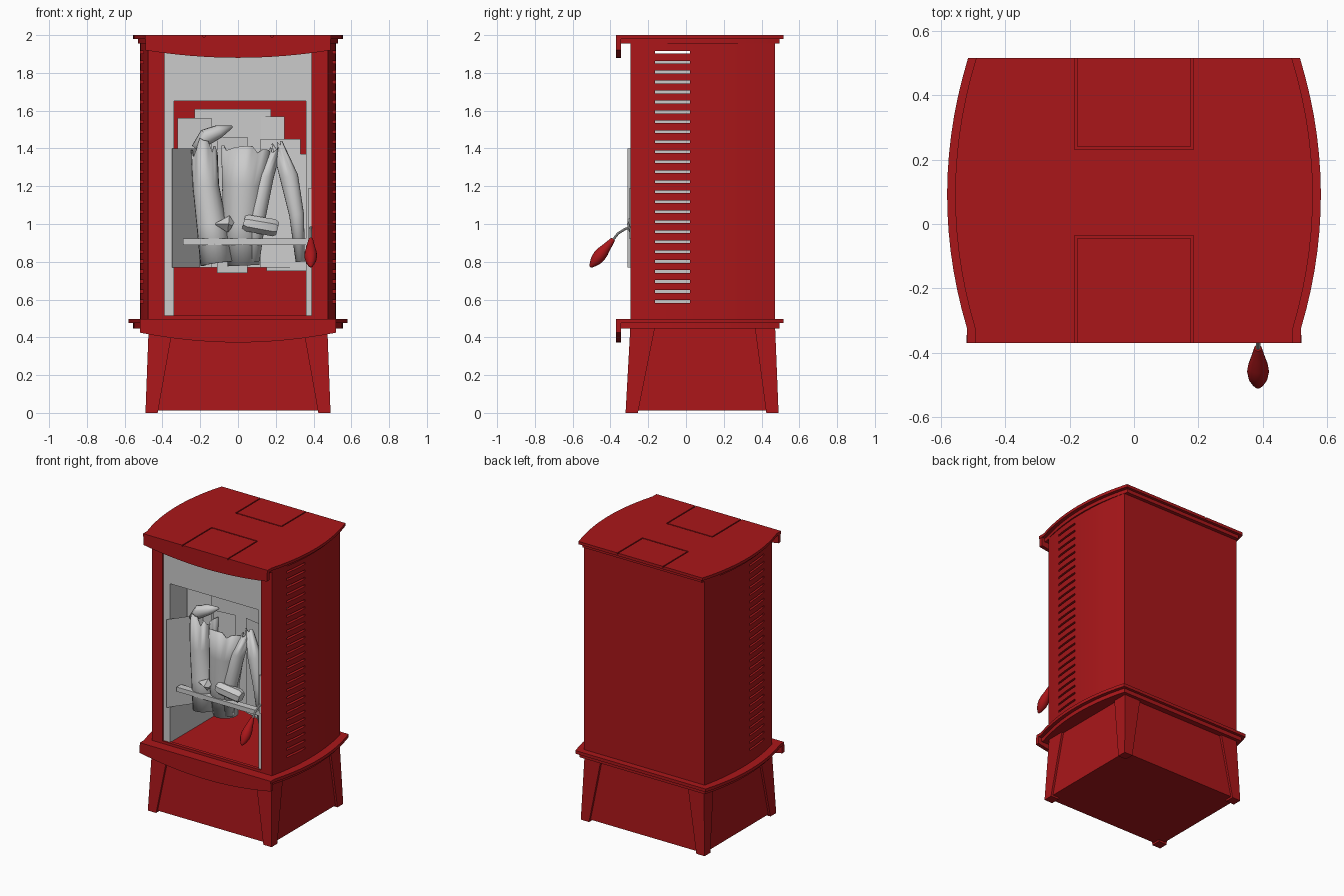
import bpy, bmesh, math, random
from mathutils import Vector

if "Cube" in bpy.data.objects:
    bpy.data.objects.remove(bpy.data.objects["Cube"])

random.seed(4)
RED = bpy.data.materials.new("red_enamel")
RED.diffuse_color = (0.4, 0.008, 0.01, 1)
RED.use_nodes = True
RED.node_tree.nodes["Principled BSDF"].inputs["Base Color"].default_value = RED.diffuse_color


def make(name, verts, faces, mat=None, smooth=False):
    me = bpy.data.meshes.new(name)
    me.from_pydata(verts, [], faces)
    bm = bmesh.new()
    bm.from_mesh(me)
    bmesh.ops.recalc_face_normals(bm, faces=bm.faces)
    bm.to_mesh(me)
    bm.free()
    ob = bpy.data.objects.new(name, me)
    bpy.context.collection.objects.link(ob)
    if mat:
        me.materials.append(mat)
    if smooth:
        smooth_angle(ob)
    return ob


def activate(ob):
    bpy.ops.object.select_all(action='DESELECT')
    ob.select_set(True)
    bpy.context.view_layer.objects.active = ob


def smooth_angle(ob):
    activate(ob)
    bpy.ops.object.shade_smooth_by_angle(angle=math.radians(30))


def prism(bottom, top):
    # closed solid between two matching loops
    n = len(bottom)
    faces = [tuple(range(n))[::-1], tuple(range(n, 2 * n))]
    faces += [(i, (i + 1) % n, n + (i + 1) % n, n + i) for i in range(n)]
    return list(bottom) + list(top), faces


def rect(x0, x1, y0, y1, z):
    return [(x0, y0, z), (x1, y0, z), (x1, y1, z), (x0, y1, z)]


def boxes(name, specs, mat=None):
    # several boxes in one mesh: (x0, x1, y0, y1, z0, z1)
    verts, faces = [], []
    for x0, x1, y0, y1, z0, z1 in specs:
        v, f = prism(rect(x0, x1, y0, y1, z0), rect(x0, x1, y0, y1, z1))
        faces += [tuple(i + len(verts) for i in q) for q in f]
        verts += v
    return make(name, verts, faces, mat)


def slab(name, w, k, y0, y1, z0, z1, front=None, mat=RED):
    # plan with bowed sides, half width w at y = 0.09
    side = []
    for i in range(15):
        y = y0 + (y1 - y0) * i / 14
        side.append((w - k * (y - 0.09) ** 2, y))
    if front is not None:
        side.insert(0, (side[0][0], front))
    plan = side + [(-x, y) for x, y in reversed(side)]
    return make(name, *prism([(x, y, z0) for x, y in plan], [(x, y, z1) for x, y in plan]), mat, True)


def cut(ob, cutter):
    cutter.hide_render = True
    m = ob.modifiers.new("cut", 'BOOLEAN')
    m.operation, m.solver, m.object = 'DIFFERENCE', 'EXACT', cutter
    activate(ob)
    # keep the cut ahead of any smoothing modifier
    bpy.ops.object.modifier_move_to_index(modifier="cut", index=0)
    bpy.ops.object.modifier_apply(modifier="cut")
    bpy.data.objects.remove(cutter)


def loft(name, pts, seg=14, a0=0.0, a1=360.0, jag=0.0, thick=0.0, mat=None):
    # rings of given radius along a path; partial arcs make open bark shells
    closed = a1 - a0 >= 360
    n = seg if closed else seg + 1
    verts = []
    for i, (x, y, z, r) in enumerate(pts):
        p, q = pts[max(i - 1, 0)], pts[min(i + 1, len(pts) - 1)]
        t = (Vector(q[:3]) - Vector(p[:3])).normalized()
        ref = Vector((0, 1, 0)) if abs(t.x) > 0.7 else Vector((1, 0, 0))
        u = (ref - t * t.dot(ref)).normalized()
        v = t.cross(u)
        for j in range(n):
            a = math.radians(a0 + (a1 - a0) * j / seg)
            off = t * random.uniform(-jag, jag * 0.4) if i == len(pts) - 1 else Vector()
            verts.append(Vector((x, y, z)) + (u * math.cos(a) + v * math.sin(a)) * r + off)
    faces = []
    for i in range(len(pts) - 1):
        for j in range(n if closed else n - 1):
            k = (j + 1) % n
            faces.append((i * n + j, i * n + k, (i + 1) * n + k, (i + 1) * n + j))
    if closed and not thick:
        faces += [tuple(range(n))[::-1], tuple(range(len(verts) - n, len(verts)))]
    ob = make(name, verts, faces, mat, True)
    if thick:
        m = ob.modifiers.new("thickness", 'SOLIDIFY')
        m.thickness = thick
    return ob


# stove body: hollow bowed shell, front opening, side vents
body = slab("stove_body", 0.52, 0.30, -0.295, 0.47, 0.49, 1.96)
cut(body, slab("cavity", 0.50, 0.30, -0.27, 0.45, 0.51, 1.94))
cut(body, boxes("opening", [(-0.39, 0.39, -0.4, -0.2, 0.515, 1.93)]))
cut(body, boxes("vents", [(-0.7, 0.7, -0.165, 0.02, 0.583 + 0.0528 * i, 0.597 + 0.0528 * i)
                          for i in range(26)]))


def lip(name, w, z_top, z_end, z_mid):
    # front fascia with a bowed lower edge
    edge = [(w * s / 8, z_mid + (z_end - z_mid) * (s / 8) ** 2) for s in range(-8, 9)]
    loop = edge + [(w, z_top), (-w, z_top)]
    make(name, *prism([(x, -0.37, z) for x, z in loop], [(x, -0.345, z) for x, z in loop]), RED)


# top plate and mid plate, each stepped with a fascia
top = slab("top_plate", 0.555, 0.36, -0.325, 0.515, 1.98, 2.0, -0.37)
g = 0.004
grooves = []
for y, end in ((0.235, 0.6), (-0.04, -0.6)):
    grooves.append((-0.18 - g, 0.18 + g, y - g, y + g, 1.99, 2.1))
    for x in (-0.18, 0.18):
        grooves.append((x - g, x + g, min(y, end), max(y, end), 1.99, 2.1))
for i, s in enumerate(grooves):
    cut(top, boxes("groove", [s]))
slab("top_plate_step", 0.53, 0.36, -0.325, 0.495, 1.955, 1.98, -0.36)
lip("top_fascia", 0.49, 1.985, 1.92, 1.88)
slab("mid_plate", 0.58, 0.36, -0.325, 0.515, 0.475, 0.497, -0.37)
slab("mid_plate_step", 0.555, 0.36, -0.325, 0.495, 0.447, 0.475, -0.36)
lip("mid_fascia", 0.52, 0.48, 0.425, 0.373)

# plinth with tapered corner legs
make("plinth", *prism(rect(-0.475, 0.475, -0.305, 0.475, 0.012),
                      rect(-0.458, 0.458, -0.28, 0.455, 0.45)), RED)
for s, side in ((-1, "left"), (1, "right")):
    for end, yt, yb in (("front", (-0.295, -0.165), (-0.32, -0.255)),
                        ("back", (0.365, 0.472), (0.425, 0.49))):
        make(f"{end}_{side}_leg", *prism(rect(s * 0.425, s * 0.49, *yb, 0),
                                         rect(s * 0.345, s * 0.473, *yt, 0.45)), RED)

# grey firebox lining
boxes("firebox_front", [(-0.39, 0.39, -0.285, -0.27, 1.65, 1.925)])
boxes("firebox_left_wall", [(-0.39, -0.34, -0.285, 0.32, 0.512, 1.89)])
boxes("firebox_right_wall", [(0.36, 0.39, -0.285, 0.32, 0.512, 1.89)])

# flat flame cards: x0, y0, x1, y1, z0, z1
cards = [(-0.35, -0.31, -0.14, -0.02, 0.77, 1.40), (-0.32, -0.12, -0.14, -0.10, 0.77, 1.56),
         (-0.23, -0.04, 0.175, -0.04, 0.77, 1.61), (0.0, 0.00, 0.245, -0.08, 0.77, 1.57),
         (0.12, -0.08, 0.33, -0.12, 0.77, 1.45), (0.15, -0.06, 0.36, -0.13, 0.75, 1.37),
         (-0.11, -0.12, 0.05, -0.10, 0.74, 1.46)]
for x0, y0, x1, y1, z0, z1 in cards:
    make("flame_card", [(x0, y0, z0), (x1, y1, z0), (x1, y1, z1), (x0, y0, z1)], [(0, 1, 2, 3)])

# bark logs, splinters and embers
loft("left_log", [(-0.11, -0.2, 0.79, 0.09), (-0.14, -0.19, 1.0, 0.08), (-0.17, -0.18, 1.2, 0.07),
                  (-0.18, -0.17, 1.43, 0.07)], 14, -220, 40, 0.08, 0.008)
loft("centre_log", [(0.03, -0.18, 0.78, 0.085), (0.02, -0.18, 1.0, 0.1), (0.03, -0.17, 1.2, 0.115),
                    (0.045, -0.16, 1.4, 0.135)], 16, -200, 20, 0.03, 0.008)
loft("right_log", [(0.33, -0.2, 0.8, 0.025), (0.31, -0.2, 1.05, 0.04), (0.27, -0.19, 1.25, 0.05),
                   (0.21, -0.17, 1.42, 0.03)], 8, -190, 10, 0.05, 0.008)
loft("inner_splinter", [(0.08, -0.22, 0.8, 0.035), (0.1, -0.22, 1.05, 0.05), (0.14, -0.2, 1.25, 0.05),
                        (0.2, -0.18, 1.4, 0.03)], 8, -190, 10, 0.04, 0.008)
loft("curled_bark", [(-0.23, -0.2, 1.4, 0.02), (-0.17, -0.19, 1.46, 0.045),
                     (-0.1, -0.18, 1.49, 0.035), (-0.03, -0.17, 1.515, 0.006)], 8, 90, 270, 0, 0.006)
loft("ember_log", [(0.03, -0.27, 1.01, 0.035), (0.05, -0.27, 1.005, 0.045), (0.19, -0.26, 0.98, 0.047),
                   (0.21, -0.26, 0.975, 0.035)], 7)
loft("ember_chunk", [(-0.12, -0.27, 1.0, 0.004), (-0.05, -0.27, 1.0, 0.045), (-0.03, -0.27, 0.99, 0.02)], 4)
boxes("log_rail", [(-0.29, 0.37, -0.28, -0.23, 0.89, 0.922)])

# door latch and handle
boxes("latch_strip", [(0.374, 0.39, -0.298, -0.285, 0.92, 1.19)])
loft("handle_rod", [(0.385, -0.28, 0.985, 0.007), (0.385, -0.32, 0.975, 0.007),
                    (0.385, -0.36, 0.95, 0.007), (0.385, -0.395, 0.905, 0.007)], 10)
grip = [(0, 0.012), (0.08, 0.015), (0.25, 0.022), (0.45, 0.031), (0.6, 0.034), (0.75, 0.030),
        (0.88, 0.02), (0.96, 0.011), (1, 0.003)]
loft("handle_grip", [(0.385, -0.385 - 0.122 * t, 0.92 - 0.148 * t, r) for t, r in grip], 16, mat=RED)
